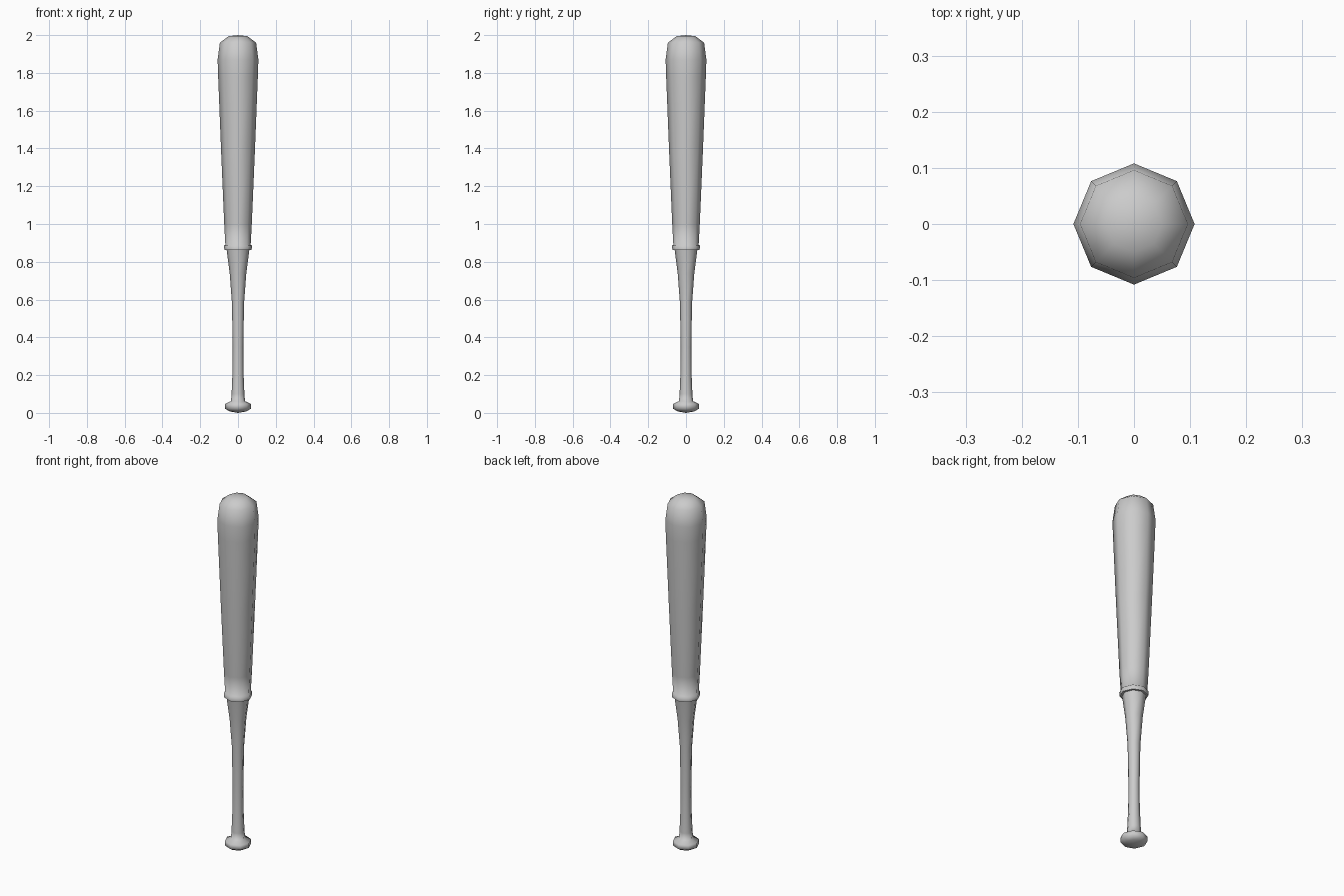
import bpy, bmesh, math

if "Cube" in bpy.data.objects:
    bpy.data.objects.remove(bpy.data.objects["Cube"])

SIDES = 8


def lathe(name, profile, angle):
    """Revolve (radius, z) points around z; radius 0 closes to a pole."""
    bm = bmesh.new()
    rings = []
    for r, z in profile:
        n = SIDES if r > 0 else 1
        rings.append([bm.verts.new((r * math.cos(math.tau * i / SIDES),
                                    r * math.sin(math.tau * i / SIDES), z)) for i in range(n)])
    for a, b in zip(rings, rings[1:]):
        for i in range(SIDES):
            j = (i + 1) % SIDES
            quad = [a[i % len(a)], a[j % len(a)], b[j % len(b)], b[i % len(b)]]
            bm.faces.new(list(dict.fromkeys(quad)))
    bmesh.ops.recalc_face_normals(bm, faces=bm.faces)
    mesh = bpy.data.meshes.new(name)
    bm.to_mesh(mesh)
    bm.free()
    obj = bpy.data.objects.new(name, mesh)
    bpy.context.collection.objects.link(obj)
    bpy.ops.object.select_all(action='DESELECT')
    obj.select_set(True)
    bpy.context.view_layer.objects.active = obj
    bpy.ops.object.shade_smooth_by_angle(angle=math.radians(angle))
    return obj


# One continuous body: knob, grip, collar, barrel and rounded tip
lathe("baseball_bat", [
    # knob
    (0, 0), (0.045, 0.008), (0.068, 0.022), (0.068, 0.048), (0.037, 0.062),
    # grip
    (0.034, 0.1), (0.029, 0.22), (0.028, 0.35), (0.032, 0.58),
    (0.044, 0.74), (0.060, 0.862),
    # collar
    (0.072, 0.862), (0.074, 0.885), (0.067, 0.89),
    # barrel and tip
    (0.073, 1.0), (0.090, 1.4), (0.105, 1.78), (0.108, 1.87), (0.096, 1.96),
    (0.050, 1.994), (0, 2.0),
], 80)
